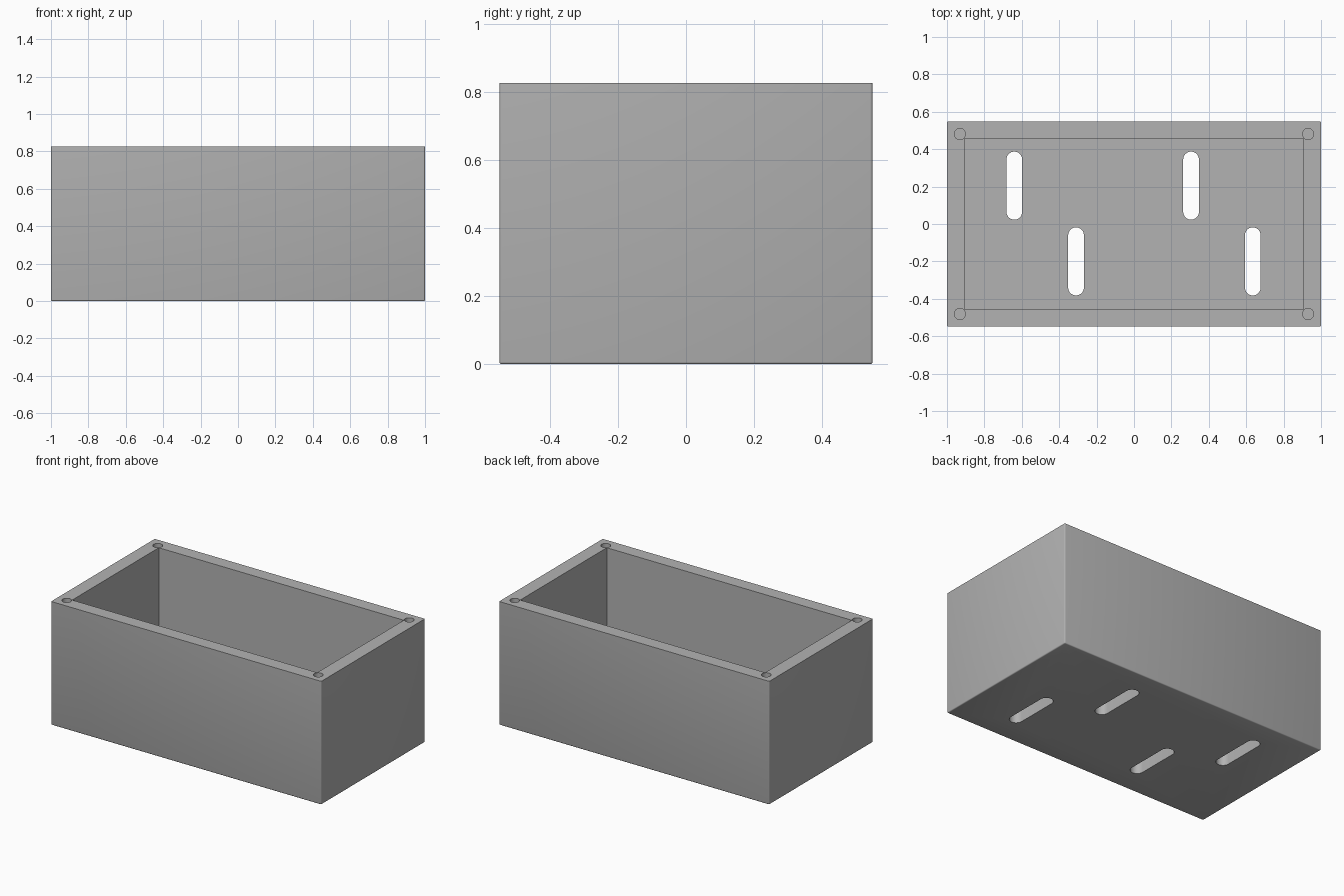
import bpy, bmesh, math

if "Cube" in bpy.data.objects:
    bpy.data.objects.remove(bpy.data.objects["Cube"], do_unlink=True)

LENGTH, DEPTH, HEIGHT = 2.0, 1.096, 0.826
WALL = 0.093

grey = bpy.data.materials.new("plain grey")
grey.use_nodes = True
colour = (0.45, 0.45, 0.45, 1)
grey.diffuse_color = colour
grey.node_tree.nodes["Principled BSDF"].inputs["Base Color"].default_value = colour


def make_object(name, bm):
    bmesh.ops.recalc_face_normals(bm, faces=bm.faces)
    mesh = bpy.data.meshes.new(name)
    bm.to_mesh(mesh)
    bm.free()
    obj = bpy.data.objects.new(name, mesh)
    bpy.context.collection.objects.link(obj)
    mesh.materials.append(grey)
    return obj


def add_prism(bm, outline, z0, z1):
    """Closed upright prism over a flat outline."""
    base = bm.faces.new([bm.verts.new((x, y, z0)) for x, y in outline])
    top = bmesh.ops.extrude_face_region(bm, geom=[base])["geom"]
    moved = [v for v in top if isinstance(v, bmesh.types.BMVert)]
    bmesh.ops.translate(bm, verts=moved, vec=(0, 0, z1 - z0))


def rectangle(w, d):
    return [(sx * w / 2, sy * d / 2)
            for sx, sy in ((-1, -1), (1, -1), (1, 1), (-1, 1))]


def rounded_slot(cx, cy, radius, half, steps=16):
    """Outline of a slot along y; half = 0 gives a circle."""
    points = []
    for end, start in ((1, 0), (-1, math.pi)):
        for i in range(steps + (1 if half else 0)):
            a = start + math.pi * i / steps
            points.append((cx + radius * math.cos(a),
                           cy + end * half + radius * math.sin(a)))
    return points


# Outer block, softened on every edge except the open rim
bm = bmesh.new()
add_prism(bm, rectangle(LENGTH, DEPTH), 0, HEIGHT)
soft = [e for e in bm.edges if min(v.co.z for v in e.verts) < 0.01]
bmesh.ops.bevel(bm, geom=soft, offset=0.007, segments=3, profile=0.5,
                affect='EDGES')
box = make_object("open_box", bm)

# Cavity
cavity = bmesh.new()
add_prism(cavity, rectangle(LENGTH - 2 * WALL, DEPTH - 2 * WALL + 0.006),
          WALL, HEIGHT + 0.1)

# Screw holes in the rim corners
holes = bmesh.new()
for sx in (-1, 1):
    for sy in (-1, 1):
        add_prism(holes, rounded_slot(sx * 0.931, sy * 0.481, 0.03, 0),
                  HEIGHT - 0.25, HEIGHT + 0.1)

# Staggered mounting slots through the floor
slots = bmesh.new()
for x, y in ((-0.64, 0.205), (0.305, 0.205), (-0.31, -0.2), (0.635, -0.2)):
    add_prism(slots, rounded_slot(x, y, 0.042, 0.14), -0.1, WALL + 0.1)

# Cut everything out of the block
bpy.context.view_layer.objects.active = box
for name, shape in (("cavity_cutter", cavity), ("hole_cutter", holes),
                    ("slot_cutter", slots)):
    cutter = make_object(name, shape)
    cutter.hide_render = True
    mod = box.modifiers.new(name, 'BOOLEAN')
    mod.operation = 'DIFFERENCE'
    mod.solver = 'EXACT'
    mod.object = cutter
    bpy.ops.object.modifier_apply(modifier=name)
    bpy.data.objects.remove(cutter, do_unlink=True)

bpy.ops.object.select_all(action='DESELECT')
box.select_set(True)
bpy.ops.object.shade_smooth_by_angle(angle=math.radians(35))
